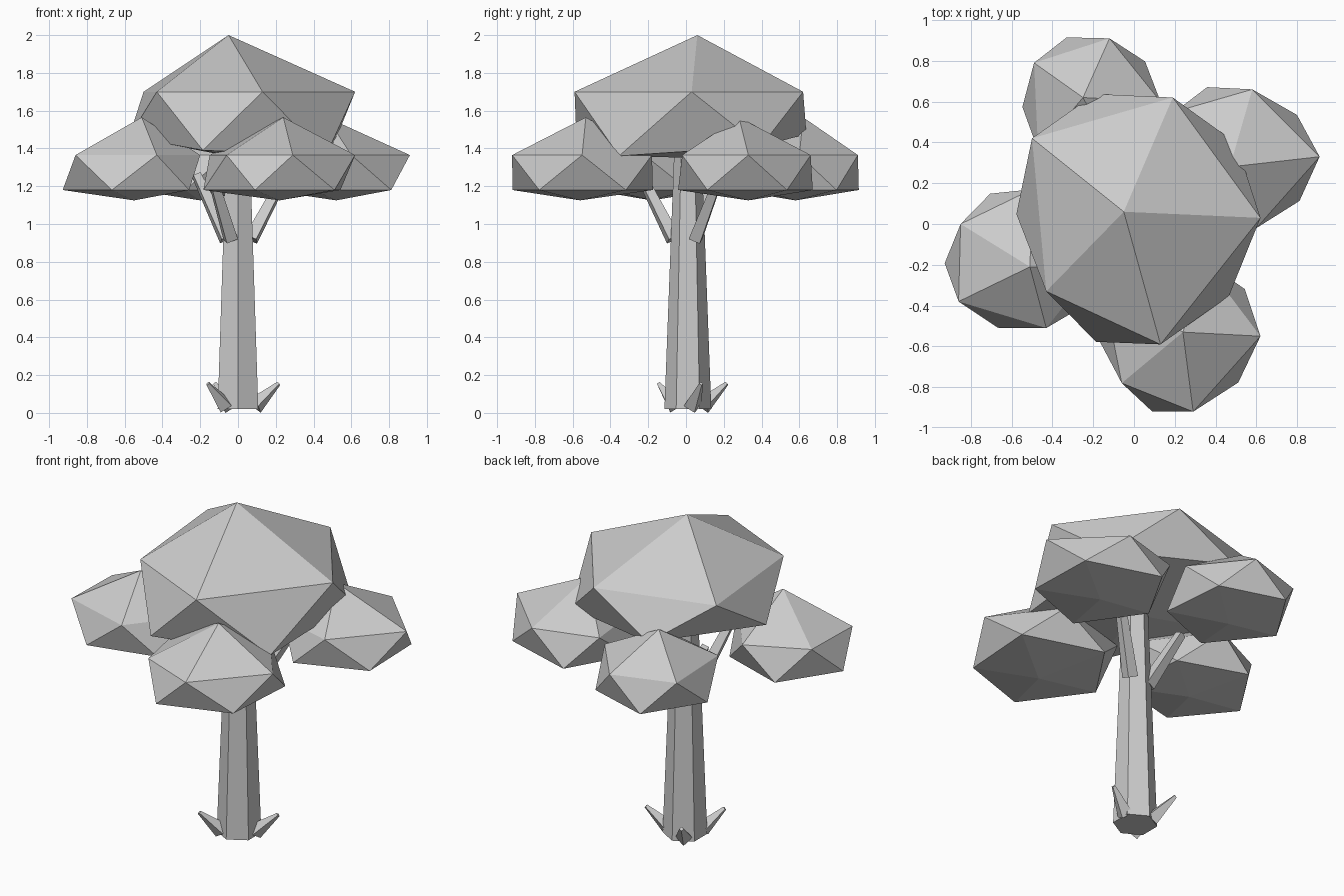
import bpy
import bmesh
from math import cos, sin, radians
from mathutils import Vector

cube = bpy.data.objects.get("Cube")
if cube:
    bpy.data.objects.remove(cube, do_unlink=True)

# One plain grey for the whole tree
grey = bpy.data.materials.new("plain grey")
grey.use_nodes = True
grey.diffuse_color = (0.6, 0.6, 0.6, 1)
shader = next(n for n in grey.node_tree.nodes if n.type == 'BSDF_PRINCIPLED')
shader.inputs["Base Color"].default_value = grey.diffuse_color
shader.inputs["Roughness"].default_value = 0.9


def finish(name, bm):
    """Turn a bmesh into a flat-shaded grey object."""
    bmesh.ops.recalc_face_normals(bm, faces=bm.faces)
    mesh = bpy.data.meshes.new(name)
    bm.to_mesh(mesh)
    bm.free()
    mesh.materials.append(grey)
    obj = bpy.data.objects.new(name, mesh)
    bpy.context.collection.objects.link(obj)
    return obj


def bar(name, start, end, r_start, r_end, sides, turn=0):
    """Tapered prism running between two points."""
    start, end = Vector(start), Vector(end)
    axis = end - start
    spin = axis.to_track_quat('Z', 'Y')
    bm = bmesh.new()
    rings = []
    for centre, radius in ((start, r_start), (end, r_end)):
        ring = []
        for i in range(sides):
            a = radians(turn + 360 * i / sides)
            ring.append(bm.verts.new(centre + spin @ Vector((radius * cos(a), radius * sin(a), 0))))
        rings.append(ring)
    low, high = rings
    for i in range(sides):
        j = (i + 1) % sides
        bm.faces.new((low[i], low[j], high[j], high[i]))
    bm.faces.new(low)
    bm.faces.new(high)
    return finish(name, bm)


def foliage(name, centre, peak, ring, heights, tilt=0):
    """Squashed twenty-sided clump; the lower ring sits between the upper corners."""
    z_peak, z_up, z_low, z_base = heights
    centre = Vector(centre)
    bm = bmesh.new()
    corners = [Vector(p) for p in ring]
    count = len(corners)
    upper, lower = [], []
    for i, p in enumerate(corners):
        upper.append(bm.verts.new((p.x, p.y, z_up)))
        middle = (p + corners[(i + 1) % count]) / 2
        out = (middle - centre) * 1.24
        q = centre + out
        lower.append(bm.verts.new((q.x, q.y, z_low + tilt * (out.y - out.x))))
    top = bm.verts.new((*peak, z_peak))
    base = bm.verts.new((*centre, z_base))
    for i in range(count):
        j = (i + 1) % count
        bm.faces.new((top, upper[i], upper[j]))
        bm.faces.new((upper[i], lower[i], upper[j]))
        bm.faces.new((upper[j], lower[i], lower[j]))
        bm.faces.new((lower[i], base, lower[j]))
    return finish(name, bm)


# Six-sided trunk with a corner to the front
bar("trunk", (0, 0.01, 0.02), (0, 0.01, 1.4), 0.124, 0.072, 6, 30)

# Branches spreading from the trunk top
for side, x, y in (("front", -0.14, -0.24), ("left", 0.25, 0.18), ("back", -0.22, 0.14)):
    bar(side + "_branch", (x * 0.28, y * 0.28, 0.92), (x, y, 1.26), 0.045, 0.03, 4)

# Stubby roots around the foot
for side, x, y in (("front", -0.16, -0.145), ("left", 0.215, 0.08), ("back", -0.12, 0.215)):
    bar(side + "_root", (x * 0.42, y * 0.42, 0.037), (x, y, 0.155), 0.048, 0.012, 4)

# Big crown
foliage("crown", (0, 0.03), (-0.05, 0.06),
        [(0.62, 0.03), (0.19, 0.62), (-0.5, 0.42), (-0.43, -0.33), (0.13, -0.59)],
        (2, 1.7, 1.42, 1.35), tilt=0.07)

# Four smaller clumps around it
small = (1.565, 1.365, 1.18, 1.125)
foliage("front_clump", (0.22, -0.56), (0.24, -0.53),
        [(0.62, -0.55), (0.34, -0.18), (-0.15, -0.32), (-0.06, -0.78), (0.29, -0.92)], small)
foliage("right_clump", (-0.55, -0.18), (-0.51, -0.21),
        [(-0.85, 0), (-0.86, -0.38), (-0.43, -0.51), (-0.2, -0.22), (-0.5, 0.17)], small)
foliage("left_clump", (0.52, 0.33), (0.47, 0.28),
        [(0.91, 0.33), (0.58, 0.66), (0.2, 0.55), (0.25, 0.08), (0.6, -0.02)], small)
foliage("back_clump", (-0.2, 0.58), (-0.25, 0.62),
        [(0.13, 0.6), (-0.12, 0.91), (-0.49, 0.79), (-0.47, 0.36), (-0.06, 0.26)], small)
